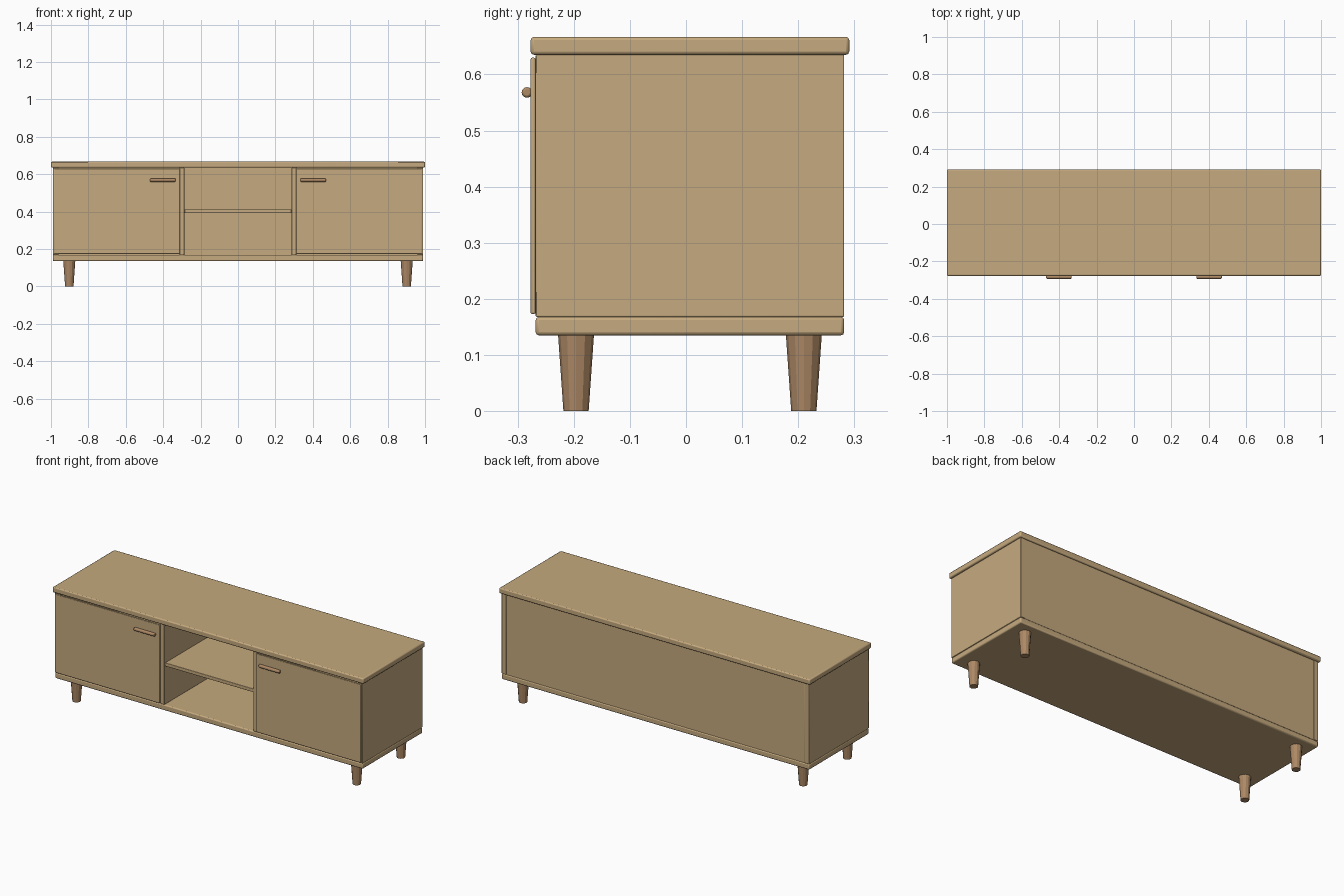
import bpy, math

if "Cube" in bpy.data.objects:
    bpy.data.objects.remove(bpy.data.objects["Cube"])


def material(name, rgb):
    m = bpy.data.materials.new(name)
    m.diffuse_color = (*rgb, 1)
    m.use_nodes = True
    m.node_tree.nodes["Principled BSDF"].inputs["Base Color"].default_value = m.diffuse_color
    return m


light_wood = material("light_wood", (0.56, 0.40, 0.21))
dark_wood = material("dark_wood", (0.42, 0.25, 0.13))


def finish(ob, name, mat, bevel, segments=2):
    ob.name = name
    ob.data.materials.append(mat)
    if bevel:
        mod = ob.modifiers.new("rounded_edges", 'BEVEL')
        mod.width, mod.segments = bevel, segments
        mod.limit_method = 'ANGLE'
        mod.angle_limit = math.radians(40)
    bpy.ops.object.shade_smooth_by_angle(angle=math.radians(25))
    return ob


def panel(name, x, y, z, bevel=0.002):
    """Box given by its (min, max) extent on each axis."""
    bpy.ops.mesh.primitive_cube_add(size=1, location=[sum(e) / 2 for e in (x, y, z)])
    ob = bpy.context.object
    ob.scale = [e[1] - e[0] for e in (x, y, z)]
    bpy.ops.object.transform_apply(location=False, rotation=False, scale=True)
    return finish(ob, name, light_wood, bevel)


FRONT, BACK = -0.268, 0.282
LOW, HIGH = 0.168, 0.635

# Horizontal boards
panel("top_board", (-1, 1), (-0.277, 0.291), (HIGH, 0.667), 0.006)
panel("bottom_board", (-0.99, 0.99), (FRONT, BACK), (0.135, LOW), 0.006)
panel("middle_shelf", (-0.285, 0.285), (-0.264, 0.272), (0.392, 0.412))

# Back panel, slightly inset between the sides
panel("back_panel", (-0.96, 0.96), (0.268, 0.279), (LOW, HIGH), 0)

for s, side in ((-1, "left"), (1, "right")):
    def span(a, b):
        return tuple(sorted((s * a, s * b)))

    # Carcass uprights
    panel(side + "_side", span(0.96, 0.99), (FRONT, BACK), (LOW, HIGH))
    panel(side + "_divider", span(0.287, 0.312), (FRONT, 0.268), (LOW, HIGH))

    # Door and its bar handle
    panel(side + "_door", span(0.31, 0.985), (-0.277, FRONT), (0.173, 0.63), 0.003)
    bpy.ops.mesh.primitive_cylinder_add(vertices=12, radius=0.0095, depth=0.135,
                                        location=(s * 0.402, -0.2835, 0.568),
                                        rotation=(0, math.pi / 2, 0))
    finish(bpy.context.object, side + "_handle", dark_wood, 0.004)

    # Tapered legs
    for y, end in ((-0.196, "front"), (0.21, "back")):
        bpy.ops.mesh.primitive_cone_add(vertices=12, radius1=0.0225, radius2=0.032,
                                        depth=0.136, location=(s * 0.902, y, 0.068))
        finish(bpy.context.object, f"{end}_{side}_leg", dark_wood, 0)
        bpy.ops.object.shade_flat()
